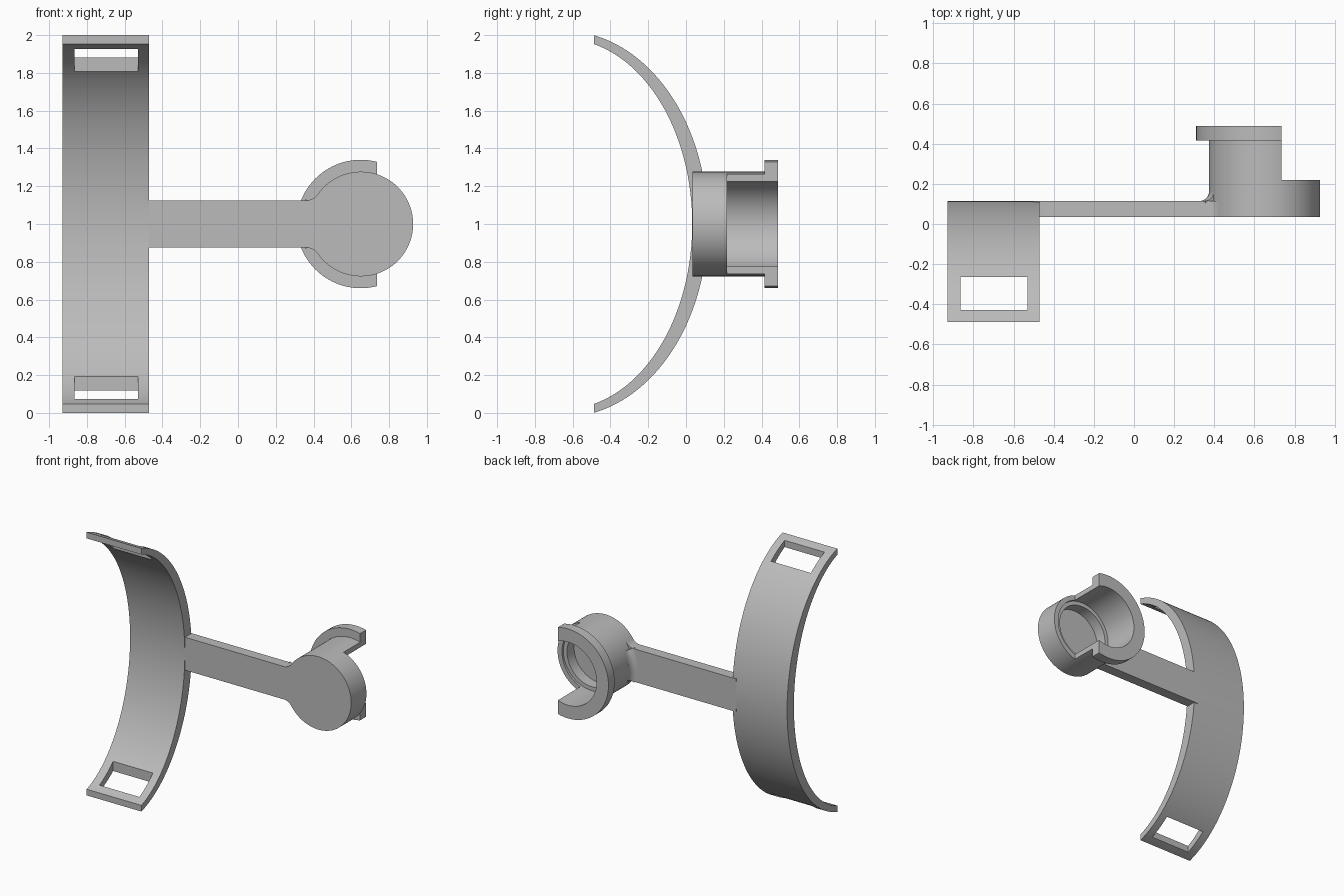
import bpy, bmesh
from math import sin, cos, asin, acos, pi, radians, sqrt
from mathutils import Vector, Matrix

cube = bpy.data.objects.get("Cube")
if cube:
    bpy.data.objects.remove(cube, do_unlink=True)

grey = bpy.data.materials.new("light_grey")
grey.use_nodes = True
grey.diffuse_color = (0.5, 0.5, 0.5, 1)
grey.node_tree.nodes["Principled BSDF"].inputs["Base Color"].default_value = (0.5, 0.5, 0.5, 1)

CUP = Vector((0.65, 0, 1))      # cup axis runs along y through here
CUP_R = 0.277
FRONT, BACK = 0.035, 0.115      # faces of the arm plate


def finish(name, bm):
    bmesh.ops.remove_doubles(bm, verts=bm.verts, dist=1e-5)
    bmesh.ops.recalc_face_normals(bm, faces=bm.faces)
    mesh = bpy.data.meshes.new(name)
    bm.to_mesh(mesh)
    bm.free()
    ob = bpy.data.objects.new(name, mesh)
    bpy.context.collection.objects.link(ob)
    mesh.materials.append(grey)
    return ob


def extrude(name, points, offset):
    bm = bmesh.new()
    face = bm.faces.new([bm.verts.new(p) for p in points])
    res = bmesh.ops.extrude_face_region(bm, geom=[face], use_keep_orig=True)
    moved = [v for v in res["geom"] if isinstance(v, bmesh.types.BMVert)]
    bmesh.ops.translate(bm, verts=moved, vec=offset)
    return finish(name, bm)


def lathe(name, profile, start=0, sweep=2 * pi, steps=96):
    """Spin a closed (radius, y) profile about the cup axis; angle 0 points to -x."""
    bm = bmesh.new()
    rings = []
    for i in range(steps + 1):
        a = start + sweep * i / steps
        rings.append([bm.verts.new(CUP + Vector((-r * cos(a), y, r * sin(a))))
                      for r, y in profile])
    n = len(profile)
    for one, two in zip(rings, rings[1:]):
        for j in range(n):
            k = (j + 1) % n
            if profile[j][0] + profile[k][0] > 0:
                quad = [one[j], one[k], two[k], two[j]]
                if profile[j][0] == 0:
                    quad.pop()
                elif profile[k][0] == 0:
                    quad.pop(2)
                bm.faces.new(quad)
    if sweep < 2 * pi:
        bm.faces.new(rings[0])
        bm.faces.new(rings[-1])
    return finish(name, bm)


def cut(ob, low, high):
    low, high = Vector(low), Vector(high)
    bm = bmesh.new()
    size = Matrix.Diagonal((*(high - low), 1))
    bmesh.ops.create_cube(bm, size=1, matrix=Matrix.Translation((low + high) / 2) @ size)
    cutter = finish("cutter", bm)
    cutter.hide_render = True
    mod = ob.modifiers.new("cut", "BOOLEAN")
    mod.operation, mod.solver, mod.object = "DIFFERENCE", "EXACT", cutter
    bpy.context.view_layer.objects.active = ob
    bpy.ops.object.modifier_apply(modifier=mod.name)
    bpy.data.objects.remove(cutter, do_unlink=True)


# Curved cuff: two concentric elliptical arcs, ends trimmed upright
def cuff_arc(depth, height, end_y=-0.488, centre=-0.651, steps=64):
    limit = acos((end_y - centre) / depth)
    angles = [limit * (2 * i / steps - 1) for i in range(steps + 1)]
    return [(-0.93, centre + depth * cos(a), 1 + height * sin(a)) for a in angles]


cuff = extrude("cuff", cuff_arc(0.766, 1.023) + cuff_arc(0.684, 0.981)[::-1], (0.46, 0, 0))

# Strap slots at both ends
for low_z, high_z in ((-0.1, 0.5), (1.5, 2.1)):
    cut(cuff, (-0.865, -0.428, low_z), (-0.53, -0.264, high_z))

# Arm plate with rounded corners where it widens into the cup
half, fillet = 0.125, 0.075
dz = half + fillet
dx = sqrt((CUP_R + fillet) ** 2 - dz ** 2)
turn = pi / 2 - asin(dz / (CUP_R + fillet))
edge = [(-0.5, half)]
for i in range(9):
    a = turn * i / 8
    edge.append((CUP.x - dx + fillet * sin(a), dz - fillet * cos(a)))
outline = edge + [(x, -z) for x, z in reversed(edge)]
arm = extrude("arm", [(x, FRONT, 1 + z) for x, z in outline], (0, BACK - FRONT, 0))

# Cup with stepped bore and rear flange, opened on its left side
cup = lathe("cup", [(0, FRONT), (CUP_R, FRONT), (CUP_R, 0.415), (0.34, 0.415),
                    (0.34, 0.488), (0.24, 0.488), (0.24, 0.2), (0.21, 0.2),
                    (0.21, BACK), (0, BACK)])
cut(cup, (0.735, 0.218, 0.5), (1.2, 0.7, 1.5))

# Fillet between the arm's back face and the cup wall
r = 0.045
curve = [(CUP_R + r - r * sin(a), BACK + r - r * cos(a))
         for a in (pi / 2 * i / 8 for i in range(9))]
arm_fillet = lathe("arm_fillet", [(CUP_R - 0.01, BACK - 0.01), (CUP_R + r, BACK - 0.01)]
                   + curve + [(CUP_R - 0.01, BACK + r)],
                   -radians(24), radians(48), 16)

# Smooth the curved walls, keep the edges crisp
bpy.ops.object.select_all(action="DESELECT")
for ob in (cuff, arm, cup, arm_fillet):
    ob.select_set(True)
bpy.context.view_layer.objects.active = cuff
bpy.ops.object.shade_smooth_by_angle(angle=radians(30))
